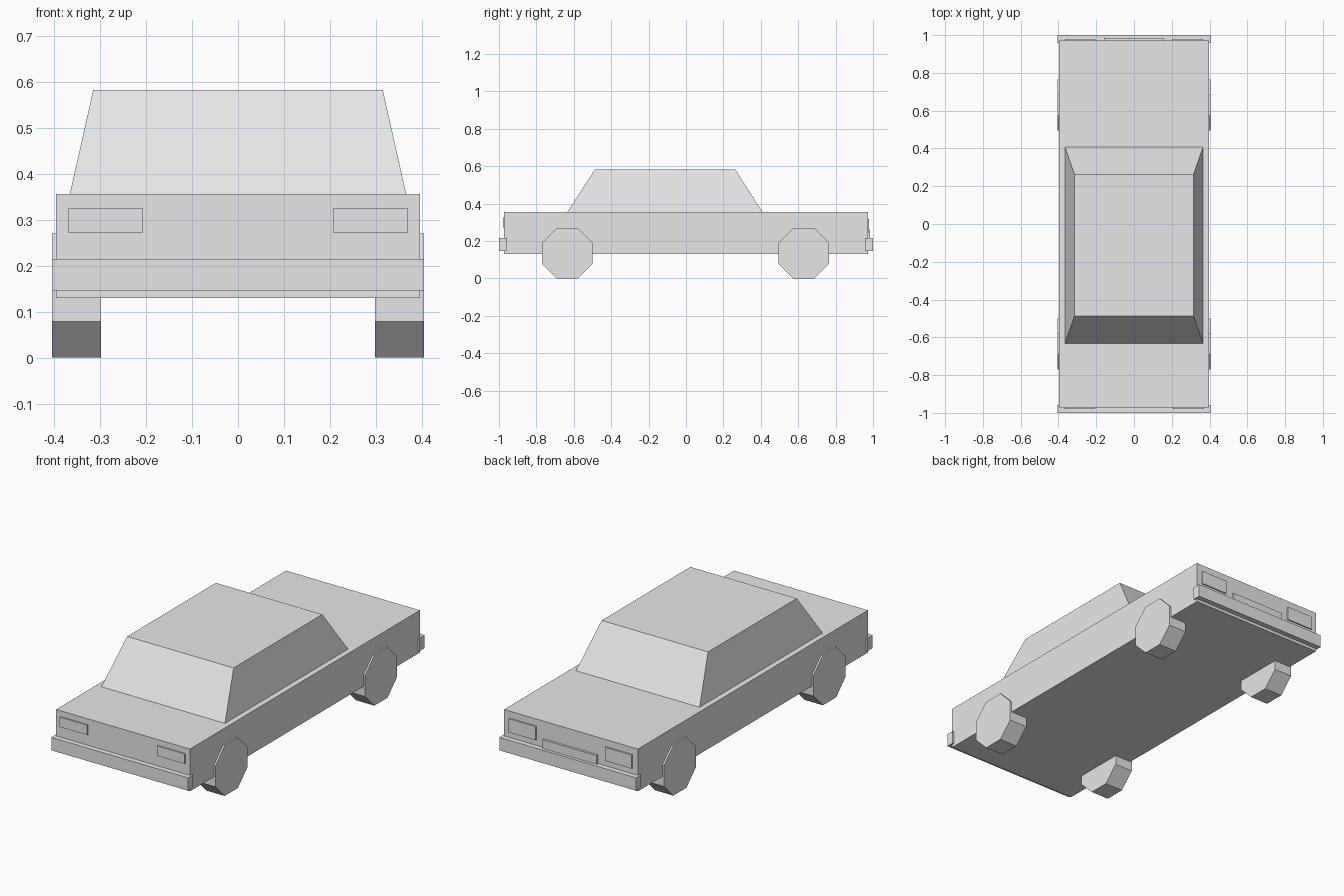
import bpy, bmesh, math
from mathutils import Matrix

if "Cube" in bpy.data.objects:
    bpy.data.objects.remove(bpy.data.objects["Cube"])

paint = bpy.data.materials.new("light_grey")
paint.diffuse_color = (0.8, 0.8, 0.8, 1)
paint.use_nodes = True
paint.node_tree.nodes["Principled BSDF"].inputs["Base Color"].default_value = paint.diffuse_color


def add_object(name, bm):
    bmesh.ops.recalc_face_normals(bm, faces=bm.faces)
    mesh = bpy.data.meshes.new(name)
    bm.to_mesh(mesh)
    bm.free()
    mesh.materials.append(paint)
    obj = bpy.data.objects.new(name, mesh)
    bpy.context.collection.objects.link(obj)
    return obj


def box(name, x, y, z):
    """Box from (min, max) ranges on each axis."""
    bm = bmesh.new()
    bmesh.ops.create_cube(bm, size=1)
    for v in bm.verts:
        v.co = [r[0] if c < 0 else r[1] for c, r in zip(v.co, (x, y, z))]
    return add_object(name, bm)


def wheel(name, x, y):
    """Eight-sided wheel resting flat on the ground."""
    bm = bmesh.new()
    radius = 0.135 / math.cos(math.pi / 8)
    bmesh.ops.create_cone(bm, cap_ends=True, segments=8, radius1=radius,
                          radius2=radius, depth=0.107)
    turn = Matrix.Rotation(math.pi / 2, 4, 'Y') @ Matrix.Rotation(math.pi / 8, 4, 'Z')
    bmesh.ops.transform(bm, verts=bm.verts,
                        matrix=Matrix.Translation((x, y, 0.135)) @ turn)
    # keep a flat facet at the bottom whichever way the primitive starts
    low = min(v.co.z for v in bm.verts)
    if low < -0.005:
        bmesh.ops.rotate(bm, verts=bm.verts, cent=(x, y, 0.135),
                         matrix=Matrix.Rotation(math.pi / 8, 3, 'X'))
    return add_object(name, bm)


# Main body
box("body", (-0.396, 0.396), (-0.972, 0.972), (0.13, 0.356))

# Cabin: a box tapered to the roof
cabin = box("cabin", (-0.366, 0.366), (-0.633, 0.408), (0.35, 0.583))
for v in cabin.data.vertices:
    if v.co.z > 0.5:
        v.co.x = math.copysign(0.315, v.co.x)
        v.co.y = -0.487 if v.co.y < 0 else 0.263
    else:
        v.co.z = 0.356

# Bumpers
box("front_bumper", (-0.405, 0.405), (-1.0, -0.957), (0.146, 0.215))
box("rear_bumper", (-0.405, 0.405), (0.957, 1.0), (0.146, 0.215))

# Lamps and wheels, mirrored left and right
for side, s in (("left", -1), ("right", 1)):
    lamp_x = sorted((s * 0.207, s * 0.37))
    box(side + "_headlight", lamp_x, (-0.979, -0.965), (0.272, 0.325))
    tail_x = sorted((s * 0.205, s * 0.364))
    box(side + "_tail_light", tail_x, (0.965, 0.979), (0.245, 0.318))
    wheel("front_wheel_" + side, s * 0.3515, -0.635)
    wheel("rear_wheel_" + side, s * 0.3515, 0.63)

# Rear number plate panel
box("rear_plate", (-0.16, 0.16), (0.965, 0.984), (0.2, 0.262))
